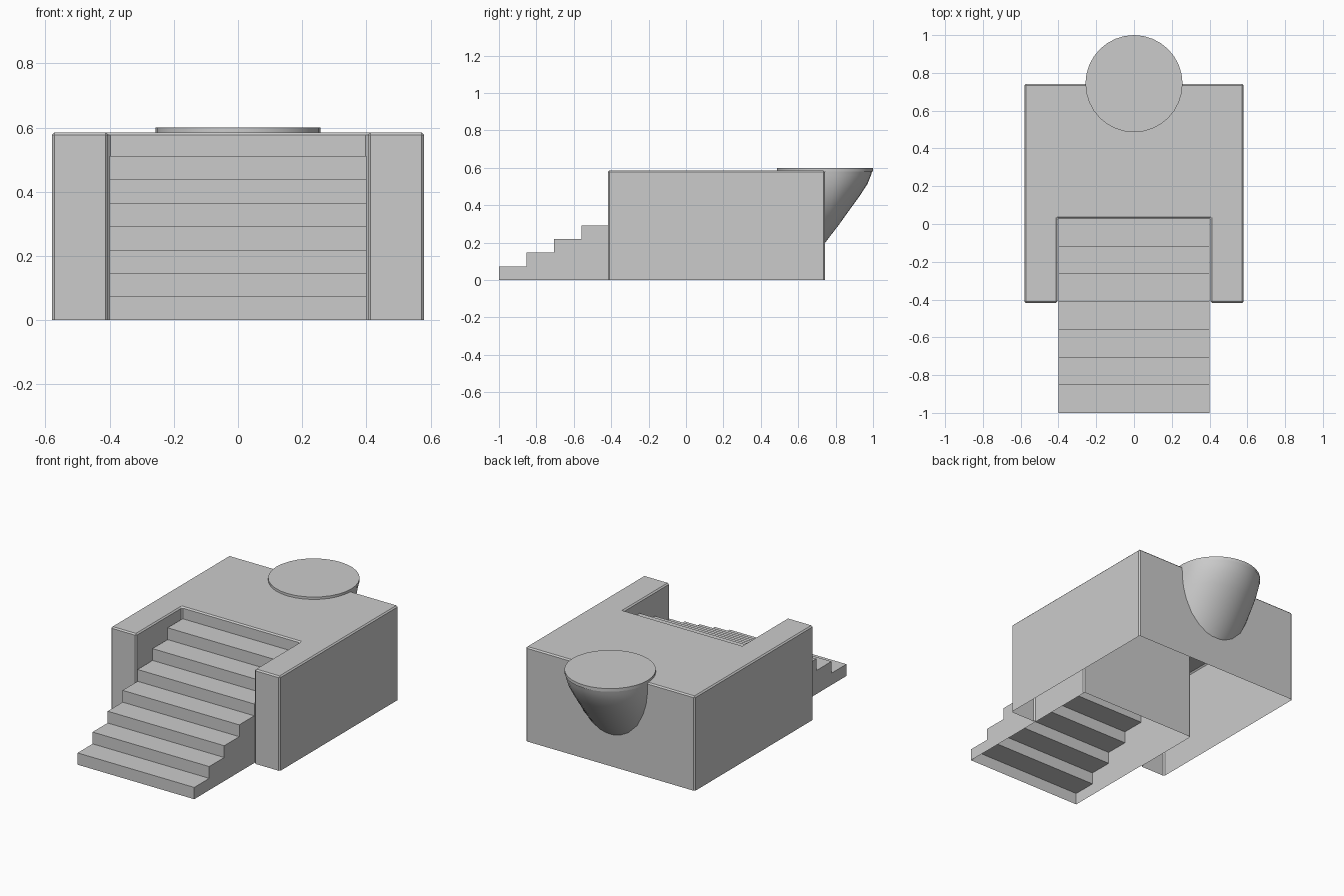
import bpy, bmesh
from math import sin, cos, pi, asin

if "Cube" in bpy.data.objects:
    bpy.data.objects.remove(bpy.data.objects["Cube"])

def make(name, bm, smooth=False):
    bmesh.ops.remove_doubles(bm, verts=bm.verts, dist=1e-5)
    bmesh.ops.recalc_face_normals(bm, faces=bm.faces)
    me = bpy.data.meshes.new(name)
    bm.to_mesh(me)
    bm.free()
    ob = bpy.data.objects.new(name, me)
    bpy.context.collection.objects.link(ob)
    if smooth:
        for p in me.polygons:
            p.use_smooth = len(p.vertices) == 4
    return ob

def face(bm, pts):
    return bm.faces.new([bm.verts.new(p) for p in pts])

# Platform: hollow U-shaped shell, open underneath, with lightly bevelled edges
W, H, FRONT, BACK = 0.58, 0.585, -0.418, 0.742
NW, NY = 0.405, 0.03
outline = [(-W, FRONT), (-NW, FRONT), (-NW, NY), (NW, NY),
           (NW, FRONT), (W, FRONT), (W, BACK), (-W, BACK)]
bm = bmesh.new()
face(bm, [(x, y, H) for x, y in outline])
for a, b in zip(outline, outline[1:] + outline[:1]):
    face(bm, [(*a, 0), (*b, 0), (*b, H), (*a, H)])
platform = make("platform", bm)
bev = platform.modifiers.new("edge_bevel", 'BEVEL')
bev.width, bev.segments, bev.limit_method = 0.008, 1, 'ANGLE'

# Staircase: seven treads, hollow underneath, with side cheeks
SW, RISE, RUN, N = 0.40, 0.0731, 0.147, 7
bm = bmesh.new()
profile = [(-1.0, 0.0)]
for i in range(N):
    z = RISE * (i + 1)
    profile += [(-1 + RUN * i, z), (-1 + RUN * (i + 1), z)]
for (y0, z0), (y1, z1) in zip(profile, profile[1:]):
    face(bm, [(-SW, y0, z0), (SW, y0, z0), (SW, y1, z1), (-SW, y1, z1)])
profile.append((-1 + RUN * N, 0.0))
for x in (-SW, SW):
    face(bm, [(x, y, z) for y, z in profile])
make("stairs", bm)

# Round balcony floor, a thin disc overhanging the back wall
R, TOP, CY = 0.257, 0.60, 0.743
SEG = 32
bm = bmesh.new()
ring = [(R * cos(2 * pi * i / SEG), CY + R * sin(2 * pi * i / SEG)) for i in range(SEG)]
face(bm, [(x, y, TOP) for x, y in ring])
for a, b in zip(ring, ring[1:] + ring[:1]):
    face(bm, [(*a, H - 0.004), (*b, H - 0.004), (*b, TOP), (*a, TOP)])
make("balcony_floor", bm, True)

# Balcony corbel: round sections sliding back into the wall as they go down
reach = [(0.60, 0.257), (0.56, 0.246), (0.515, 0.228), (0.45, 0.186),
         (0.38, 0.135), (0.30, 0.078), (0.24, 0.032), (0.21, 0.009), (0.20, 0.0015)]
bm = bmesh.new()
rows = []
for z, p in reach:
    c = p - R
    a0 = asin(-c / R)
    angles = [a0 + (pi - 2 * a0) * k / 16 for k in range(17)]
    rows.append([bm.verts.new((R * cos(a), CY + c + R * sin(a), z)) for a in angles])
for r, s in zip(rows, rows[1:]):
    for k in range(16):
        bm.faces.new((r[k], r[k + 1], s[k + 1], s[k]))
make("balcony_corbel", bm, True)
for ob in list(bpy.data.objects):
    if ob.name.startswith("balcony"):
        bpy.ops.object.select_all(action='DESELECT')
        ob.select_set(True)
        bpy.context.view_layer.objects.active = ob
        bpy.ops.object.shade_smooth_by_angle(angle=0.6)
